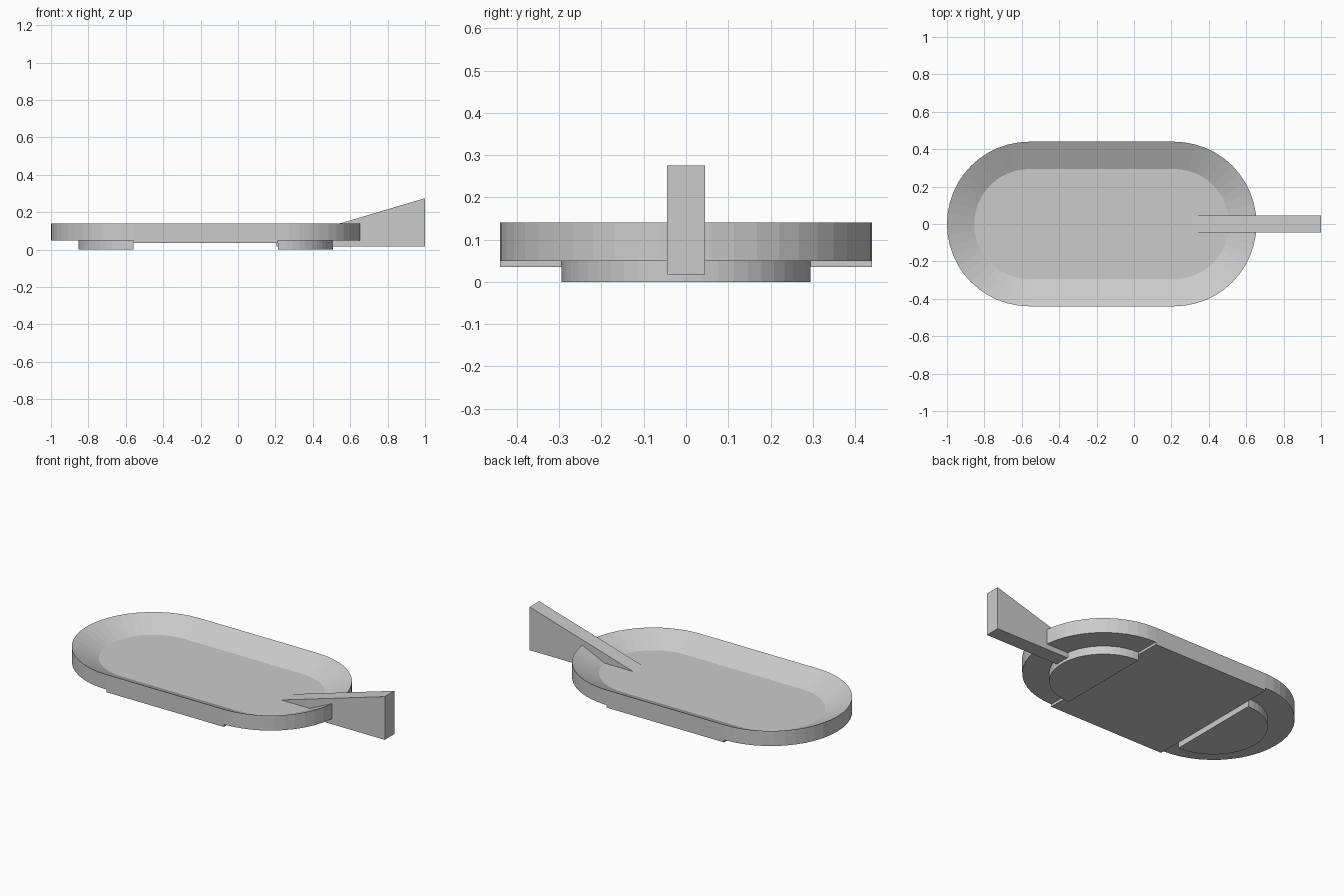
import bpy
import bmesh
from math import cos, sin, pi

cube = bpy.data.objects.get("Cube")
if cube:
    bpy.data.objects.remove(cube)

grey = bpy.data.materials.new("light grey")
grey.use_nodes = True
colour = (0.6, 0.6, 0.6, 1)
grey.diffuse_color = colour
grey.node_tree.nodes["Principled BSDF"].inputs["Base Color"].default_value = colour

X_LEFT, X_RIGHT = -0.56, 0.215     # centres of the rounded ends
R_OUT, R_IN = 0.44, 0.294
SEGMENTS = 24


def arc(cx, radius, start):
    """Half circle around (cx, 0), counter-clockwise from the start angle."""
    return [(cx + radius * cos(start + pi * i / SEGMENTS),
             radius * sin(start + pi * i / SEGMENTS)) for i in range(SEGMENTS + 1)]


def stadium(radius):
    return arc(X_RIGHT, radius, -pi / 2) + arc(X_LEFT, radius, pi / 2)


def loft(name, rings):
    """Join matching rings of points into a closed solid."""
    bm = bmesh.new()
    loops = [[bm.verts.new(p) for p in ring] for ring in rings]
    n = len(loops[0])
    for a, b in zip(loops, loops[1:]):
        for i in range(n):
            j = (i + 1) % n
            bm.faces.new((a[i], a[j], b[j], b[i]))
    bm.faces.new(loops[0][::-1])
    bm.faces.new(loops[-1])
    bmesh.ops.recalc_face_normals(bm, faces=bm.faces)
    mesh = bpy.data.meshes.new(name)
    bm.to_mesh(mesh)
    bm.free()
    mesh.materials.append(grey)
    obj = bpy.data.objects.new(name, mesh)
    bpy.context.collection.objects.link(obj)
    return obj


def level(points, z):
    return [(x, y, z) for x, y in points]


# Dish: straight outer wall, thin rim, sloping inside down to a flat floor
loft("dish", [level(stadium(R_OUT), 0.05), level(stadium(R_OUT), 0.14),
              level(stadium(R_IN), 0.072)])

# Slab under the straight middle of the dish
slab = [(X_LEFT, -R_OUT), (X_RIGHT, -R_OUT), (X_RIGHT, R_OUT), (X_LEFT, R_OUT)]
loft("middle_slab", [level(slab, 0.035), level(slab, 0.06)])

# Half-round feet under both ends
for name, cx, start in (("left_foot", X_RIGHT, -pi / 2), ("right_foot", X_LEFT, pi / 2)):
    outline = arc(cx, R_IN, start)
    loft(name, [level(outline, 0), level(outline, 0.06)])

# Wedge handle rising out of the floor past the rim
wedge = [(0.207, 0.017), (1, 0.017), (1, 0.275), (0.207, 0.0395)]
loft("handle", [[(x, y, z) for x, z in wedge] for y in (-0.045, 0.045)])
